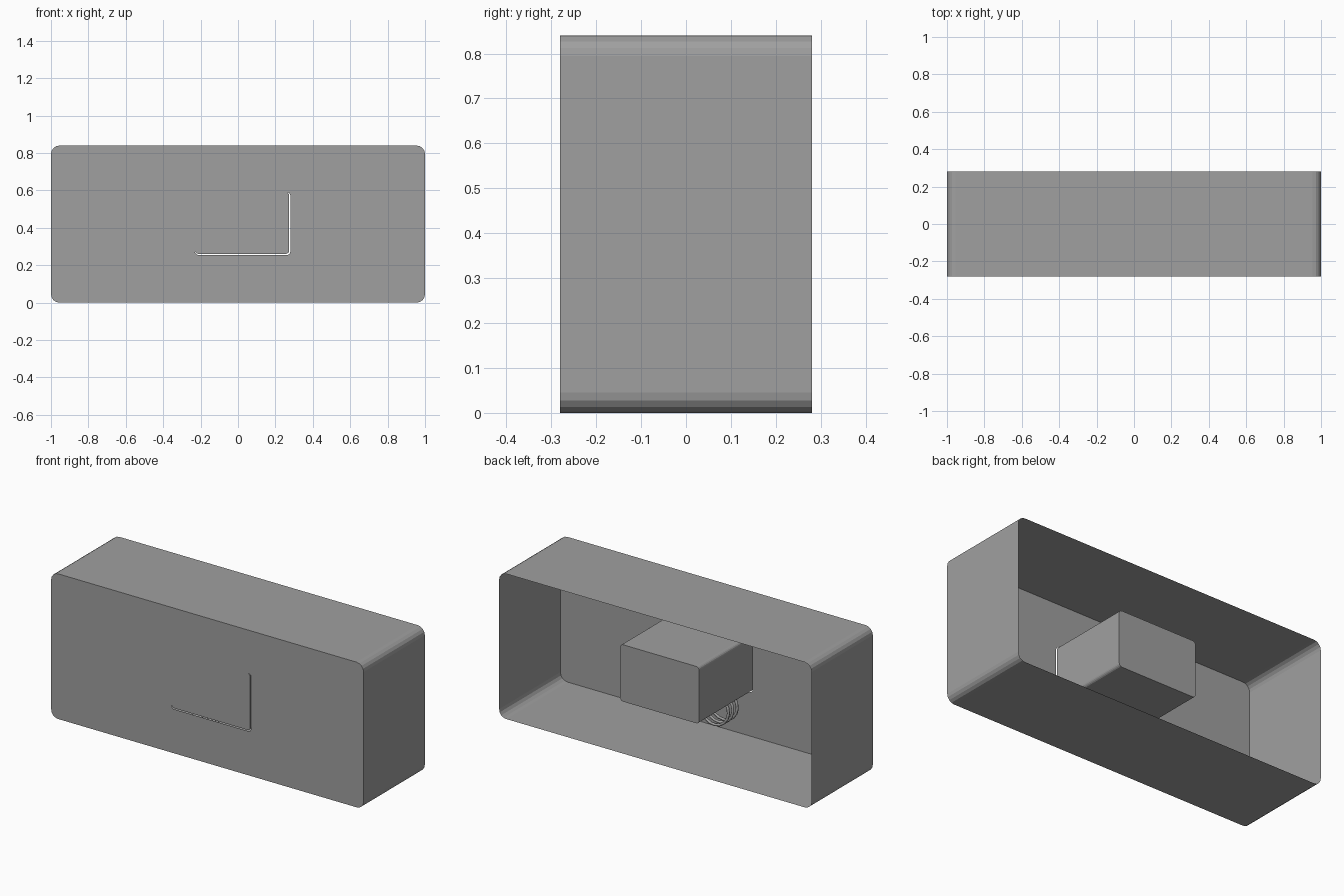
import bpy, bmesh, math

if "Cube" in bpy.data.objects:
    bpy.data.objects.remove(bpy.data.objects["Cube"])

grey = bpy.data.materials.new("plain grey")
grey.diffuse_color = (0.35, 0.35, 0.35, 1)
grey.use_nodes = True
grey.node_tree.nodes["Principled BSDF"].inputs["Base Color"].default_value = grey.diffuse_color

FRONT, BACK = -0.28, 0.28


def rounded_rect(x0, x1, z0, z1, r, segments):
    """Outline of a rounded rectangle as (x, z) points."""
    corners = [(x1 - r, z0 + r, -90), (x1 - r, z1 - r, 0),
               (x0 + r, z1 - r, 90), (x0 + r, z0 + r, 180)]
    points = []
    for cx, cz, start in corners:
        for i in range(segments + 1):
            a = math.radians(start + 90 * i / segments)
            points.append((cx + r * math.cos(a), cz + r * math.sin(a)))
    return points


def add_loop(bm, points, y):
    verts = [bm.verts.new((x, y, z)) for x, z in points]
    return verts, [bm.edges.new((verts[i - 1], verts[i])) for i in range(len(verts))]


def add_walls(bm, a, b):
    for i in range(len(a)):
        bm.faces.new((a[i - 1], a[i], b[i], b[i - 1]))


def finish(bm, name):
    bmesh.ops.recalc_face_normals(bm, faces=bm.faces)
    mesh = bpy.data.meshes.new(name)
    bm.to_mesh(mesh)
    bm.free()
    mesh.materials.append(grey)
    obj = bpy.data.objects.new(name, mesh)
    bpy.context.collection.objects.link(obj)
    return obj


# Thin shell, open at the back, with a hole in its front panel
outer = rounded_rect(-1, 1, 0, 0.84, 0.045, 4)
hole = rounded_rect(-0.23, 0.28, 0.255, 0.59, 0.018, 4)
bm = bmesh.new()
front, front_edges = add_loop(bm, outer, FRONT)
rim, hole_edges = add_loop(bm, hole, FRONT)
bmesh.ops.triangle_fill(bm, edges=front_edges + hole_edges, use_beauty=True)
back, _ = add_loop(bm, outer, BACK)
add_walls(bm, front, back)
finish(bm, "housing_shell")

# Push block sitting in the hole, with a hairline gap at the right and bottom
bm = bmesh.new()
profile = rounded_rect(-0.23, 0.274, 0.261, 0.59, 0.018, 4)
face, _ = add_loop(bm, profile, FRONT)
end, _ = add_loop(bm, profile, 0.21)
add_walls(bm, face, end)
bm.faces.new(face)
bm.faces.new(end)
finish(bm, "push_block")

# Small coil spring under the block
turns, steps = 3, 16
curve = bpy.data.curves.new("coil_spring", "CURVE")
curve.dimensions = "3D"
curve.bevel_depth = 0.008
curve.bevel_resolution = 1
curve.use_fill_caps = True
spline = curve.splines.new("POLY")
count = turns * steps
spline.points.add(count)
for i, p in enumerate(spline.points):
    a = 2 * math.pi * i / steps
    p.co = (-0.08 + 0.08 * math.cos(a), -0.26 + 0.12 * i / count,
            0.16 + 0.08 * math.sin(a), 1)
curve.materials.append(grey)
spring = bpy.data.objects.new("coil_spring", curve)
bpy.context.collection.objects.link(spring)
